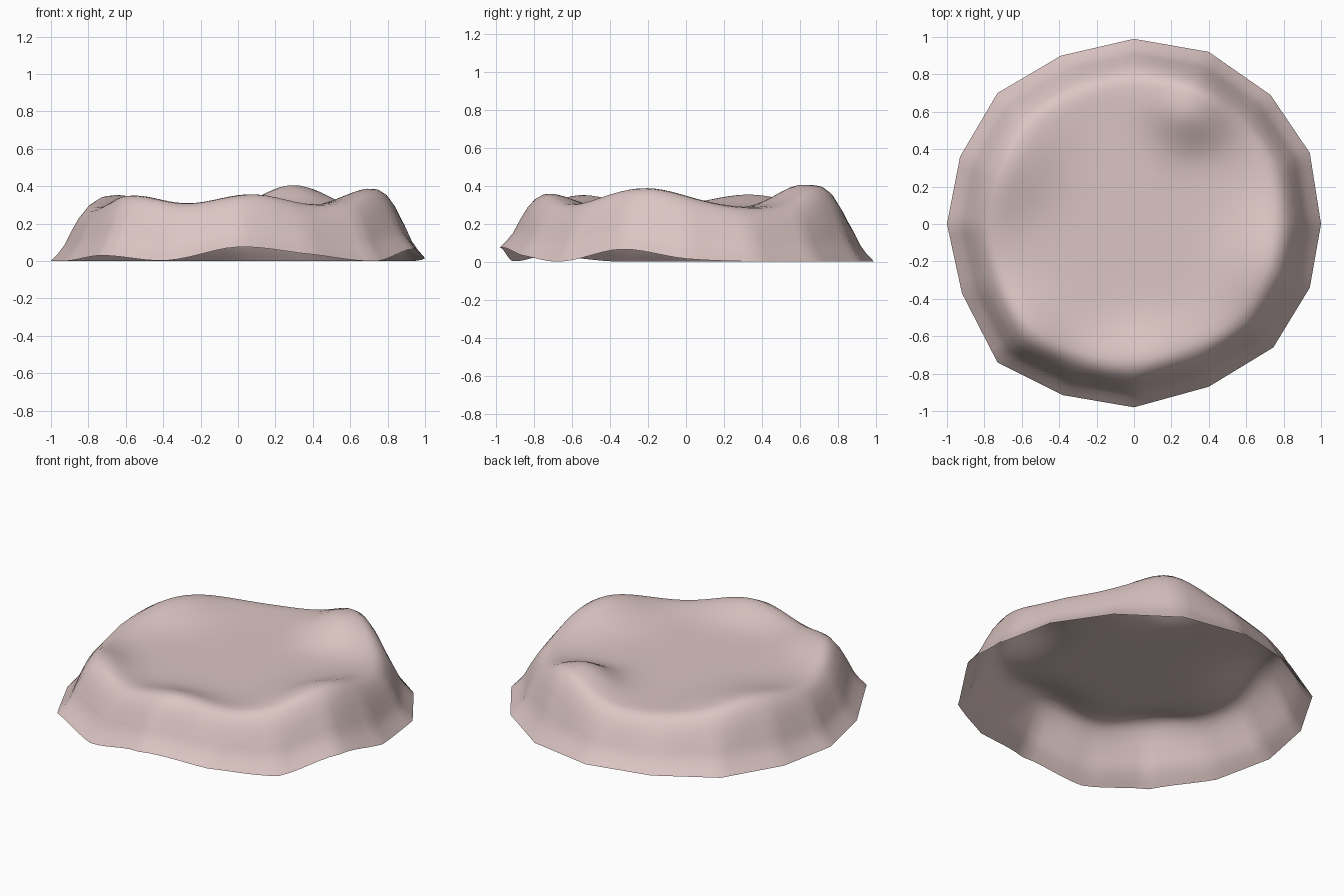
import bpy, math

if "Cube" in bpy.data.objects:
    bpy.data.objects.remove(bpy.data.objects["Cube"])

SUB = 6            # columns per rim side
# rim corners (x, y, z), counter-clockwise from +x
RIM = [(1, 0, .015), (.94, .38, 0), (.73, .69, 0), (.40, .92, 0),
       (0, .99, 0), (-.39, .90, 0), (-.73, .70, 0), (-.93, .36, 0),
       (-1, 0, 0), (-.92, -.37, 0), (-.73, -.74, .03), (-.38, -.915, .003),
       (0, -.98, .075), (.40, -.87, .035), (.745, -.66, 0), (.94, -.34, .065)]
# raised lobes: angle, height, angular width, crest radius, inner width
LOBES = [(224, .075, 20, .80, .17), (276, .08, 22, .74, .19), (343, .11, 25, .76, .22),
         (65, .125, 19, .68, .19), (153, .075, 25, .76, .24)]
FLOOR = .28
# side profile: (fraction of rim radius, fraction of top height)
SIDE = [(0, 1), (.72, 1), (.77, .98), (.81, .91), (.85, .76), (.89, .53),
        (.93, .27), (.96, .14), (1, 0)]
RINGS = [1, .98, .96, .945, .93, .91, .89, .87, .85, .83, .81, .79, .77, .745, .72,
         .69, .66, .62, .58, .54, .5, .45, .4, .34, .28, .2, .1]


def spline(a, b, c, d, t):
    return b + .5 * t * (c - a + t * (2*a - 5*b + 4*c - d + t * (3*(b - c) + d - a)))


def side(s):
    for (s0, g0), (s1, g1) in zip(SIDE, SIDE[1:]):
        if s <= s1:
            return g0 + (g1 - g0) * (s - s0) / (s1 - s0)
    return 0


def top(x, y):
    ang, r, h = math.degrees(math.atan2(y, x)), math.hypot(x, y), FLOOR
    for a, amp, w, rc, wr in LOBES:
        d = (ang - a + 180) % 360 - 180
        inner = min(0, r - rc) / wr
        h += amp * math.exp(-(d / w)**2 - inner**2)
    return h


# rim columns: straight sides in plan, rounded version for the upper body
cols, n = [], len(RIM)
for i in range(n):
    p = [RIM[(i + k - 1) % n] for k in range(4)]
    for j in range(SUB):
        t = j / SUB
        straight = [p[1][k] + (p[2][k] - p[1][k]) * t for k in range(2)]
        curved = [spline(*[q[k] for q in p], t) for k in range(3)]
        cols.append((straight, curved))

verts, faces, m = [], [], len(cols)
for s in RINGS:
    w = max(0, min(1, (s - .78) / .15))
    for straight, curved in cols:
        x, y = [s * (a * w + b * (1 - w)) for a, b in zip(straight, curved)]
        zb = max(0, curved[2])
        verts.append((x, y, zb + (top(x, y) - zb) * side(s)))
for r in range(len(RINGS) - 1):
    for c in range(m):
        d = (c + 1) % m
        faces.append((r*m + c, r*m + d, (r+1)*m + d, (r+1)*m + c))
last = (len(RINGS) - 1) * m
verts.append((0, 0, FLOOR))
faces += [(last + c, last + (c + 1) % m, len(verts) - 1) for c in range(m)]

# open-bottomed shell
mesh = bpy.data.meshes.new("lobed_shell")
mesh.from_pydata(verts, [], faces)
mesh.polygons.foreach_set("use_smooth", [True] * len(mesh.polygons))
mat = bpy.data.materials.new("dusty pink")
mat.diffuse_color = (.71, .56, .545, 1)
mat.use_nodes = True
mat.node_tree.nodes["Principled BSDF"].inputs["Base Color"].default_value = mat.diffuse_color
mesh.materials.append(mat)
shell = bpy.data.objects.new("lobed_shell", mesh)
bpy.context.collection.objects.link(shell)
